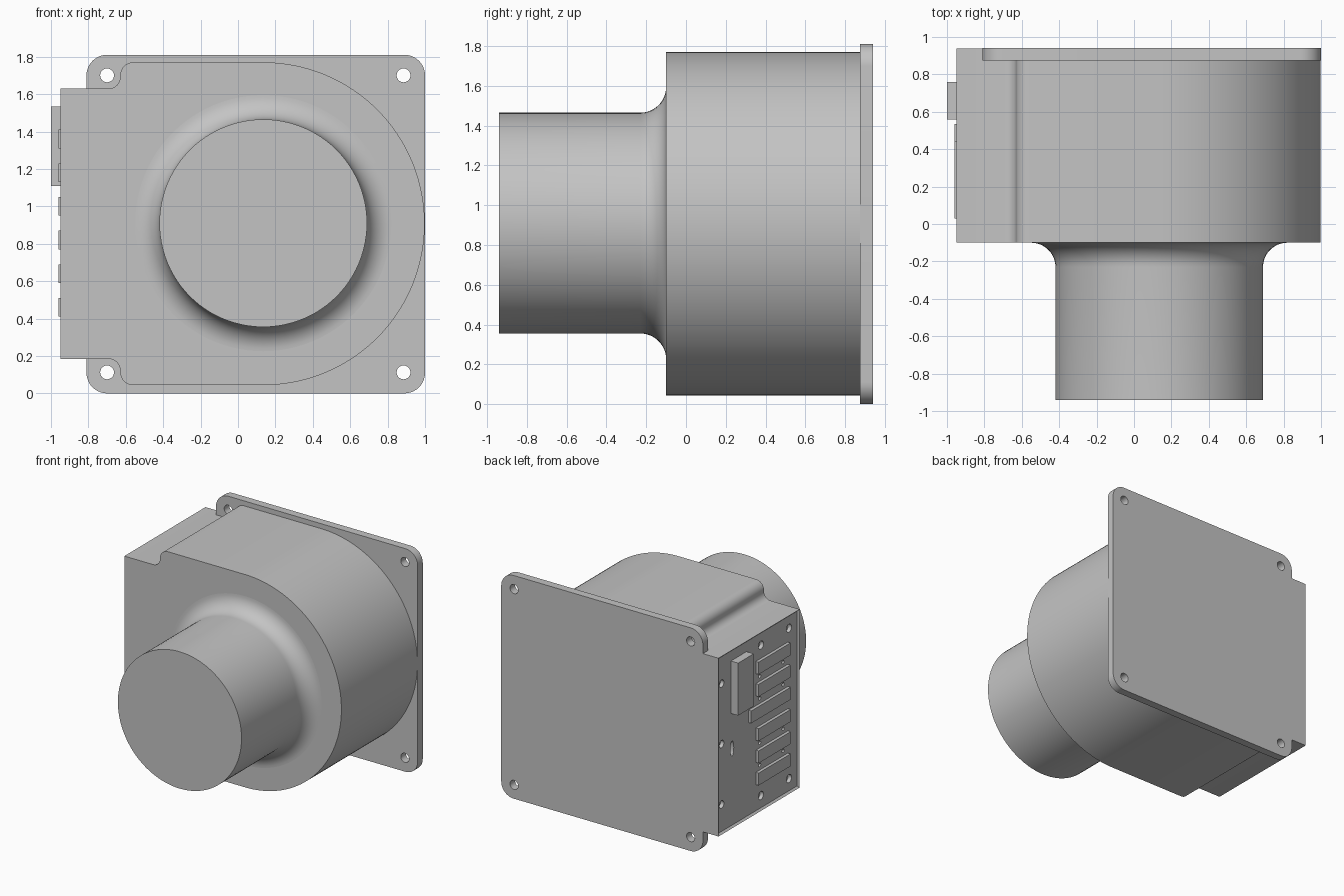
import bpy, bmesh, math
from mathutils import Matrix, Vector

if "Cube" in bpy.data.objects:
    bpy.data.objects.remove(bpy.data.objects["Cube"])

grey = bpy.data.materials.new("light_grey")
grey.diffuse_color = (0.55, 0.55, 0.55, 1)
grey.use_nodes = True
grey.node_tree.nodes["Principled BSDF"].inputs["Base Color"].default_value = grey.diffuse_color
MID = 0.907  # height of the horizontal symmetry line


def arc(cx, cz, r, a0, a1, n):
    """Points along an arc, angles in degrees."""
    return [(cx + r * math.cos(math.radians(a0 + (a1 - a0) * i / n)),
             cz + r * math.sin(math.radians(a0 + (a1 - a0) * i / n))) for i in range(n + 1)]


def finish(name, bm):
    bmesh.ops.recalc_face_normals(bm, faces=bm.faces)
    me = bpy.data.meshes.new(name)
    bm.to_mesh(me)
    bm.free()
    ob = bpy.data.objects.new(name, me)
    bpy.context.collection.objects.link(ob)
    me.materials.append(grey)
    return ob


def smooth(ob):
    bpy.ops.object.select_all(action='DESELECT')
    ob.select_set(True)
    bpy.context.view_layer.objects.active = ob
    bpy.ops.object.shade_smooth_by_angle(angle=math.radians(30))


def add_box(bm, x0, x1, y0, y1, z0, z1):
    m = Matrix.Translation(((x0 + x1) / 2, (y0 + y1) / 2, (z0 + z1) / 2)) @ \
        Matrix.Diagonal((x1 - x0, y1 - y0, z1 - z0, 1))
    bmesh.ops.create_cube(bm, size=1, matrix=m)


def box(name, *dims):
    bm = bmesh.new()
    add_box(bm, *dims)
    return finish(name, bm)


# Housing: half profile mirrored about the middle line, extruded along y
half = [(-0.95, 1.63)] + arc(-0.69, 1.69, 0.06, -90, 0, 8) + \
    arc(-0.56, 1.70, 0.07, 180, 90, 8) + arc(0.135, MID, 0.863, 90, 0, 40)
profile = half + [(x, 2 * MID - z) for x, z in reversed(half[:-1])]
bm = bmesh.new()
face = bm.faces.new([bm.verts.new((x, -0.10, z)) for x, z in profile])
ext = bmesh.ops.extrude_face_region(bm, geom=[face])
for v in ext["geom"]:
    if isinstance(v, bmesh.types.BMVert):
        v.co.y = 0.9395
bmesh.ops.recalc_face_normals(bm, faces=bm.faces)
# Recessed connector panel on the left side
panel = [f for f in bm.faces if f.normal.x < -0.99 and f.calc_center_median().x < -0.94]
bmesh.ops.inset_region(bm, faces=panel, thickness=0.02)
for v in {v for f in panel for v in f.verts}:
    v.co.x += 0.015
housing = finish("housing", bm)

# Screw holes and socket sunk into the panel
cut = bmesh.new()


def sink(y, z, r, tall=1.0):
    m = Matrix.Translation((-0.935, y, z)) @ Matrix.Diagonal((1, 1, tall, 1)) @ \
        Matrix.Rotation(math.pi / 2, 4, 'Y')
    bmesh.ops.create_cone(cut, cap_ends=True, segments=20, radius1=r, radius2=r,
                          depth=0.06, matrix=m)


for dz in (-0.49, 0, 0.49):
    sink(0.88, MID + dz, 0.03)
for y in (0.375, 0.016):
    for dz in (-0.61, 0.61):
        sink(y, MID + dz, 0.033)
for z in (1.27, 1.09, 0.73, 0.55):
    for y in (0.09, 0.39):
        sink(y, z, 0.014)
sink(0.745, 0.82, 0.022, 2.8)
cutter = finish("panel_hole_cutter", cut)
cutter.hide_render = True
mod = housing.modifiers.new("panel_holes", 'BOOLEAN')
mod.operation = 'DIFFERENCE'
mod.solver = 'EXACT'
mod.object = cutter
bpy.ops.object.select_all(action='DESELECT')
housing.select_set(True)
bpy.context.view_layer.objects.active = housing
bpy.ops.object.modifier_apply(modifier=mod.name)
bpy.data.objects.remove(cutter)
smooth(housing)

# Nozzle: lathed tube with a flared fillet at the base
bm = bmesh.new()
path = [(0.555, -0.94)] + [(0.685 - 0.13 * math.cos(t), -0.23 + 0.13 * math.sin(t))
                           for t in (math.pi / 2 * i / 12 for i in range(13))]
N = 96
rings = []
for r, y in path:
    rings.append([bm.verts.new((0.135 + r * math.cos(2 * math.pi * i / N), y,
                                MID + 0.003 + r * math.sin(2 * math.pi * i / N)))
                  for i in range(N)])
for a, b in zip(rings, rings[1:]):
    for i in range(N):
        j = (i + 1) % N
        bm.faces.new((a[i], a[j], b[j], b[i]))
bm.faces.new(rings[0])
smooth(finish("nozzle", bm))

# Mounting plate: rounded square outline with four through holes
cu = bpy.data.curves.new("mounting_plate", 'CURVE')
cu.dimensions = '2D'
cu.fill_mode = 'BOTH'
cu.extrude = 0.0325
outline = []
for cx, cz, a in ((0.89, 1.70, 0), (-0.70, 1.70, 90), (-0.70, 0.11, 180), (0.89, 0.11, 270)):
    outline += arc(cx, cz, 0.11, a, a + 90, 10)
loops = [outline] + [arc(x, z, 0.037, 0, 345, 23) for x in (-0.70, 0.885) for z in (0.112, 1.70)]
for pts in loops:
    sp = cu.splines.new('POLY')
    sp.points.add(len(pts) - 1)
    for p, (x, z) in zip(sp.points, pts):
        p.co = (x, z, 0, 1)
    sp.use_cyclic_u = True
plate = bpy.data.objects.new("mounting_plate", cu)
bpy.context.collection.objects.link(plate)
cu.materials.append(grey)
plate.location.y = 0.9075
plate.rotation_euler.x = math.pi / 2
bpy.ops.object.select_all(action='DESELECT')
plate.select_set(True)
bpy.context.view_layer.objects.active = plate
bpy.ops.object.convert(target='MESH')
bm = bmesh.new()
bm.from_mesh(plate.data)
bmesh.ops.remove_doubles(bm, verts=bm.verts, dist=0.0005)
bmesh.ops.recalc_face_normals(bm, faces=bm.faces)
bm.to_mesh(plate.data)
bm.free()
smooth(plate)

# Power block and the column of connectors on the panel
box("power_block", -1.0, -0.93, 0.56, 0.76, 1.11, 1.535)
for i in range(6):
    z = 1.36 - 0.18 * i
    box(f"connector_{i + 1}", -0.96, -0.93, 0.03, 0.535 if i == 2 else 0.44, z - 0.05, z + 0.05)
